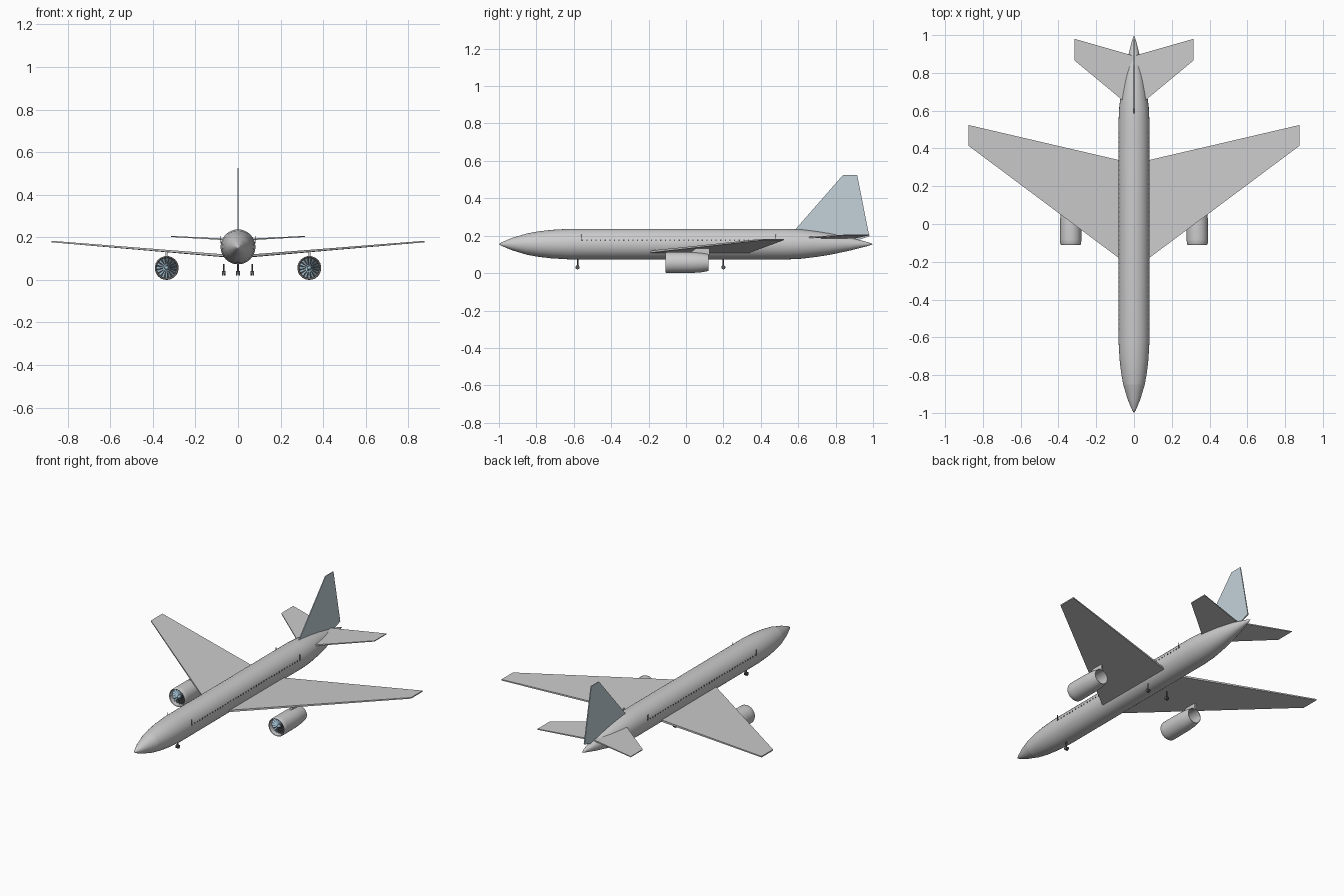
import bpy, bmesh, math
from mathutils import Vector, Matrix

if "Cube" in bpy.data.objects:
    bpy.data.objects.remove(bpy.data.objects["Cube"])


def colour(name, rgb):
    m = bpy.data.materials.new(name)
    m.diffuse_color = (*rgb, 1)
    m.use_nodes = True
    m.node_tree.nodes["Principled BSDF"].inputs["Base Color"].default_value = m.diffuse_color
    return m


BLUE = colour("blue_grey", (0.55, 0.64, 0.70))
FAN = colour("fan_blue", (0.33, 0.48, 0.58))
DARK = colour("dark", (0.10, 0.10, 0.11))


def finish(bm, name, mat=None, smooth=False):
    bmesh.ops.recalc_face_normals(bm, faces=bm.faces[:])
    me = bpy.data.meshes.new(name)
    bm.to_mesh(me)
    bm.free()
    ob = bpy.data.objects.new(name, me)
    bpy.context.collection.objects.link(ob)
    if mat:
        me.materials.append(mat)
    if smooth:
        bpy.ops.object.select_all(action='DESELECT')
        ob.select_set(True)
        bpy.context.view_layer.objects.active = ob
        bpy.ops.object.shade_smooth_by_angle(angle=math.radians(30))
    return ob


def lathe(name, profile, centre, mat=None, seg=32):
    """Spin (y, radius) points about an axis parallel to y."""
    bm = bmesh.new()
    vs = [bm.verts.new((r, y, 0)) for y, r in profile]
    es = [bm.edges.new(p) for p in zip(vs, vs[1:])]
    bmesh.ops.spin(bm, geom=vs + es, cent=(0, 0, 0), axis=(0, 1, 0),
                   angle=math.tau, steps=seg, use_duplicate=False)
    bmesh.ops.remove_doubles(bm, verts=bm.verts[:], dist=1e-5)
    bmesh.ops.translate(bm, verts=bm.verts[:], vec=centre)
    return finish(bm, name, mat, True)


def plate(name, outline, axis, mat=None):
    """Thin panel: outline points (x, y, z, thickness), thickened along axis."""
    bm = bmesh.new()
    a = Vector(axis)
    sides = [[bm.verts.new(Vector(p[:3]) + a * s * p[3] / 2) for p in outline] for s in (1, -1)]
    bm.faces.new(sides[0])
    bm.faces.new(sides[1][::-1])
    n = len(outline)
    for i in range(n):
        j = (i + 1) % n
        bm.faces.new((sides[0][i], sides[1][i], sides[1][j], sides[0][j]))
    return finish(bm, name, mat)


def add_box(bm, centre, size):
    bmesh.ops.create_cube(bm, size=1, matrix=Matrix.Translation(centre) @ Matrix.Diagonal((*size, 1)))


def add_cyl(bm, centre, r, depth, rot, seg=16):
    bmesh.ops.create_cone(bm, cap_ends=True, segments=seg, radius1=r, radius2=r, depth=depth,
                          matrix=Matrix.Translation(centre) @ rot)


# Fuselage, with separate nose cone
ZC = 0.155
lathe("nose_cone", [(-1, 0), (-0.985, 0.010), (-0.93, 0.033), (-0.85, 0.057)], (0, 0, ZC))
lathe("fuselage", [(-0.85, 0.057), (-0.79, 0.068), (-0.72, 0.076), (-0.62, 0.082), (0.54, 0.082),
                   (0.62, 0.078), (0.70, 0.068), (0.77, 0.057), (0.875, 0.035), (0.97, 0.011),
                   (1, 0)], (0, 0, ZC))

# Tail fin
plate("tail_fin", [(0, 0.58, 0.228, 0.006), (0, 0.84, 0.525, 0.005), (0, 0.915, 0.525, 0.005),
                   (0, 0.98, 0.197, 0.006), (0, 0.90, 0.17, 0.006), (0, 0.62, 0.17, 0.006)],
      (1, 0, 0), BLUE)

for side, s in (("left", -1), ("right", 1)):
    # Wing and tailplane
    plate(side + "_wing", [(0, -0.24, 0.109, 0.012), (s * 0.876, 0.414, 0.18, 0.007),
                           (s * 0.876, 0.524, 0.18, 0.007), (0, 0.32, 0.107, 0.012)], (0, 0, 1))
    plate(side + "_tailplane", [(0, 0.605, 0.187, 0.008), (s * 0.314, 0.865, 0.204, 0.005),
                                (s * 0.314, 0.98, 0.204, 0.005), (0, 0.89, 0.187, 0.008)], (0, 0, 1))

    # Engine nacelle: open shell with rounded lip
    c = (s * 0.335, 0, 0.056)
    lathe(side + "_nacelle", [(-0.095, 0.047), (-0.107, 0.049), (-0.110, 0.052), (-0.104, 0.0555),
                              (-0.08, 0.056), (0.03, 0.0555), (0.08, 0.052), (0.12, 0.045),
                              (0.12, 0.042), (0.03, 0.047), (-0.095, 0.047)], c)
    lathe(side + "_fan_disc", [(-0.078, 0), (-0.078, 0.048), (-0.074, 0.048), (-0.074, 0)], c, DARK)
    lathe(side + "_spinner", [(-0.104, 0), (-0.098, 0.006), (-0.079, 0.012)], c, FAN, 16)
    bm = bmesh.new()
    for i in range(16):
        turn = Matrix.Translation(c) @ Matrix.Rotation(i * math.tau / 16, 4, 'Y')
        pts = [(-0.002, -0.088, 0.009), (0.002, -0.081, 0.009),
               (0.007, -0.081, 0.047), (-0.005, -0.090, 0.047)]
        bm.faces.new([bm.verts.new(turn @ Vector(p)) for p in pts])
    finish(bm, side + "_fan_blades", FAN)
    x = s * 0.335
    plate(side + "_pylon", [(x, 0.02, 0.107, 0.01), (x, 0.06, 0.138, 0.01),
                            (x, 0.125, 0.138, 0.01), (x, 0.125, 0.095, 0.01)], (1, 0, 0))

    # Cabin windows and door edges
    bm = bmesh.new()
    for i in range(43):
        add_box(bm, (s * 0.0795, -0.555 + i * 0.0247, 0.175), (0.004, 0.006, 0.007))
    finish(bm, side + "_windows", DARK)
    bm = bmesh.new()
    for y in (-0.56, 0.48):
        add_box(bm, (s * 0.081, y, 0.19), (0.003, 0.003, 0.034))
    finish(bm, side + "_door_edges", DARK)

# Landing gear
across = Matrix.Rotation(math.pi / 2, 4, 'Y')
for name, x, y in (("nose", 0, -0.58), ("left_main", -0.067, 0.2), ("right_main", 0.067, 0.2)):
    bm = bmesh.new()
    add_cyl(bm, (x, y, 0.053), 0.004, 0.044, Matrix.Identity(4), 12)
    finish(bm, name + "_gear_strut", DARK, True)
    bm = bmesh.new()
    for dx in (-0.005, 0.005):
        add_cyl(bm, (x + dx, y, 0.031), 0.011, 0.007, across)
    finish(bm, name + "_gear_wheels", DARK, True)
